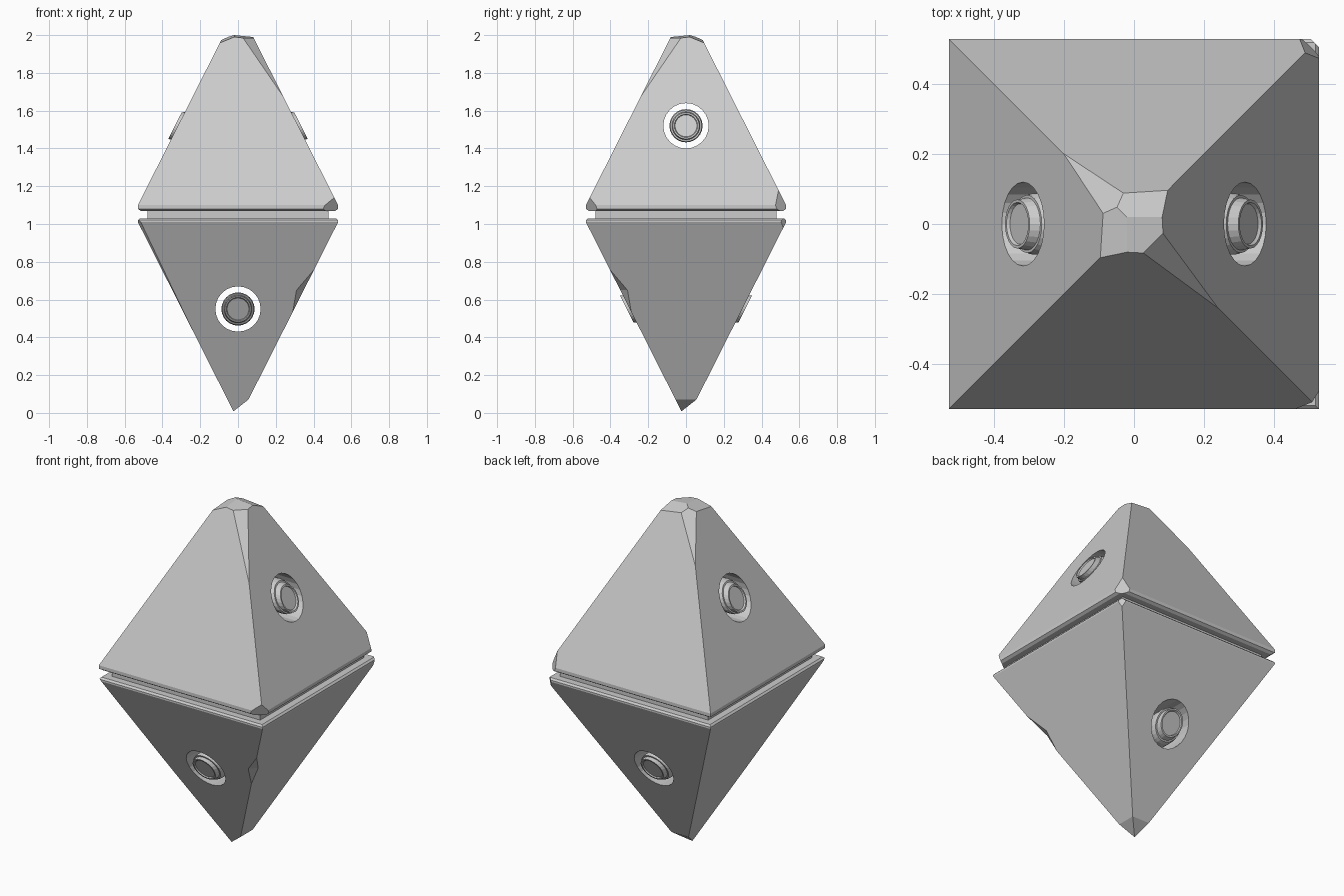
import bpy, bmesh
from math import sin, cos, tau, pi
from mathutils import Vector, Matrix

cube = bpy.data.objects.get("Cube")
if cube:
    bpy.data.objects.remove(cube, do_unlink=True)

grey = bpy.data.materials.new("stone_grey")
grey.use_nodes = True
grey.diffuse_color = (0.6, 0.6, 0.6, 1)
grey.node_tree.nodes["Principled BSDF"].inputs["Base Color"].default_value = (0.6, 0.6, 0.6, 1)

SLOPE = 0.505   # horizontal run of each sloping face per unit of height
HALF = 0.53     # half width at the waist


def finish(bm, name):
    bmesh.ops.recalc_face_normals(bm, faces=bm.faces)
    mesh = bpy.data.meshes.new(name)
    bm.to_mesh(mesh)
    bm.free()
    mesh.materials.append(grey)
    obj = bpy.data.objects.new(name, mesh)
    bpy.context.collection.objects.link(obj)
    return obj


def loft(bm, rings):
    """Skin a list of equal point rings and cap both ends."""
    loops = [[bm.verts.new(p) for p in ring] for ring in rings]
    for a, b in zip(loops, loops[1:]):
        for i in range(len(a)):
            j = (i + 1) % len(a)
            bm.faces.new((a[i], a[j], b[j], b[i]))
    bm.faces.new(loops[0])
    bm.faces.new(loops[-1])


def square_stack(levels):
    bm = bmesh.new()
    loft(bm, [[(x * h, y * h, z) for x, y in ((1, 1), (-1, 1), (-1, -1), (1, -1))]
              for h, z in levels])
    bmesh.ops.recalc_face_normals(bm, faces=bm.faces)
    return bm


def slice_off(bm, point, normal):
    """Chip away everything on the normal side of a plane."""
    geom = bm.verts[:] + bm.edges[:] + bm.faces[:]
    cut = bmesh.ops.bisect_plane(bm, geom=geom, dist=1e-5, plane_co=point,
                                 plane_no=normal, clear_outer=True)
    edges = [e for e in cut["geom_cut"] if isinstance(e, bmesh.types.BMEdge)]
    bmesh.ops.contextual_create(bm, geom=edges)


def chip(bm, a, b, c):
    """Chip along the plane through three points, keeping the centre."""
    a, b, c = Vector(a), Vector(b), Vector(c)
    normal = (b - a).cross(c - a).normalized()
    if normal.dot(a - Vector((0, 0, 1.05))) < 0:
        normal.negate()
    slice_off(bm, a, normal)


def carve(obj, cutter):
    mod = obj.modifiers.new("carve", "BOOLEAN")
    mod.operation = "DIFFERENCE"
    mod.solver = "EXACT"
    mod.object = cutter
    bpy.context.view_layer.objects.active = obj
    bpy.ops.object.modifier_apply(modifier=mod.name)
    bpy.data.objects.remove(cutter, do_unlink=True)


def rod(name, z, face_x, tilt, steps, turn, sides=24):
    """Rod through the body, its stepped ends slanted like the faces."""
    def ring(side, radius, offset):
        pts = [(radius * cos(tau * i / sides), radius * sin(tau * i / sides))
               for i in range(sides)]
        return [(side * (face_x + offset - tilt * dz), dy, z + dz) for dy, dz in pts]
    bm = bmesh.new()
    loft(bm, [ring(-1, r, o) for r, o in reversed(steps)] + [ring(1, r, o) for r, o in steps])
    bmesh.ops.transform(bm, matrix=Matrix.Rotation(turn, 4, "Z"), verts=bm.verts)
    return finish(bm, name)


# upper pyramid with a chipped peak, worn edges and broken corners
bm = square_stack([(0.515, 1.07), (HALF, 1.08), (HALF, 1.1), (0.02, 1.1 + 0.51 / SLOPE)])
peak = (-0.02, 0.02, 2.0)
for normal in ((0.1, -0.1, 1), (0.1, 0.39, 1), (-0.39, -0.1, 1)):
    slice_off(bm, peak, Vector(normal).normalized())
slice_off(bm, (-0.2, 0.2, 1.753), Vector((-1, 1, 1.27)).normalized())
slice_off(bm, (0.24, -0.24, 1.674), Vector((1, -1, 1.19)).normalized())
chip(bm, (0.45, -0.53, 1.08), (0.53, -0.47, 1.08), (0.51, -0.51, 1.14))
chip(bm, (0.48, 0.53, 1.08), (0.53, 0.48, 1.08), (0.49, 0.49, 1.179))
upper = finish(bm, "upper_pyramid")

# lower pyramid with a broken tip, worn edge and small corner chip
bm = square_stack([(0.02, 1.01 - 0.51 / SLOPE), (HALF, 1.01), (HALF, 1.02), (0.52, 1.03)])
for normal in ((0.78, 0, -1), (0, 0.78, -1)):
    slice_off(bm, (-0.035, -0.035, 0.0), Vector(normal).normalized())
chip(bm, (-0.25, -0.25, 0.456), (-0.495, -0.52, 0.98), (-0.52, -0.495, 0.98))
chip(bm, (0.505, 0.53, 1.02), (0.53, 0.505, 1.02), (0.515, 0.515, 0.98))
lower = finish(bm, "lower_pyramid")

# wedge notch broken out of the lower front left edge
bm = bmesh.new()
for p in ((0.404, -0.404, 0.76), (0.278, -0.278, 0.5), (0.31, -0.348, 0.65),
          (0.348, -0.31, 0.65), (0.6, -0.6, 0.62)):
    bm.verts.new(p)
bmesh.ops.convex_hull(bm, input=bm.verts)
carve(lower, finish(bm, "notch_cutter"))

# waist band in the gap between the pyramids
finish(square_stack([(0.48, 1.02), (0.48, 1.08)]), "waist_band")

# round tunnels, each holding a rod with stepped button ends
button = [(0.088, -0.03), (0.083, -0.012), (0.075, -0.012), (0.07, 0.016),
          (0.062, 0.016), (0.058, 0.008)]
for body, label, z, base, sign, turn in ((upper, "upper", 1.52, 1.1, 1, 0),
                                         (lower, "lower", 0.55, 1.01, -1, pi / 2)):
    face_x = HALF - SLOPE * abs(z - base)
    carve(body, rod(label + "_cutter", z, face_x, 0, [(0.12, 0.5)], turn))
    rod(label + "_button_rod", z, face_x, sign * SLOPE, button, turn)
